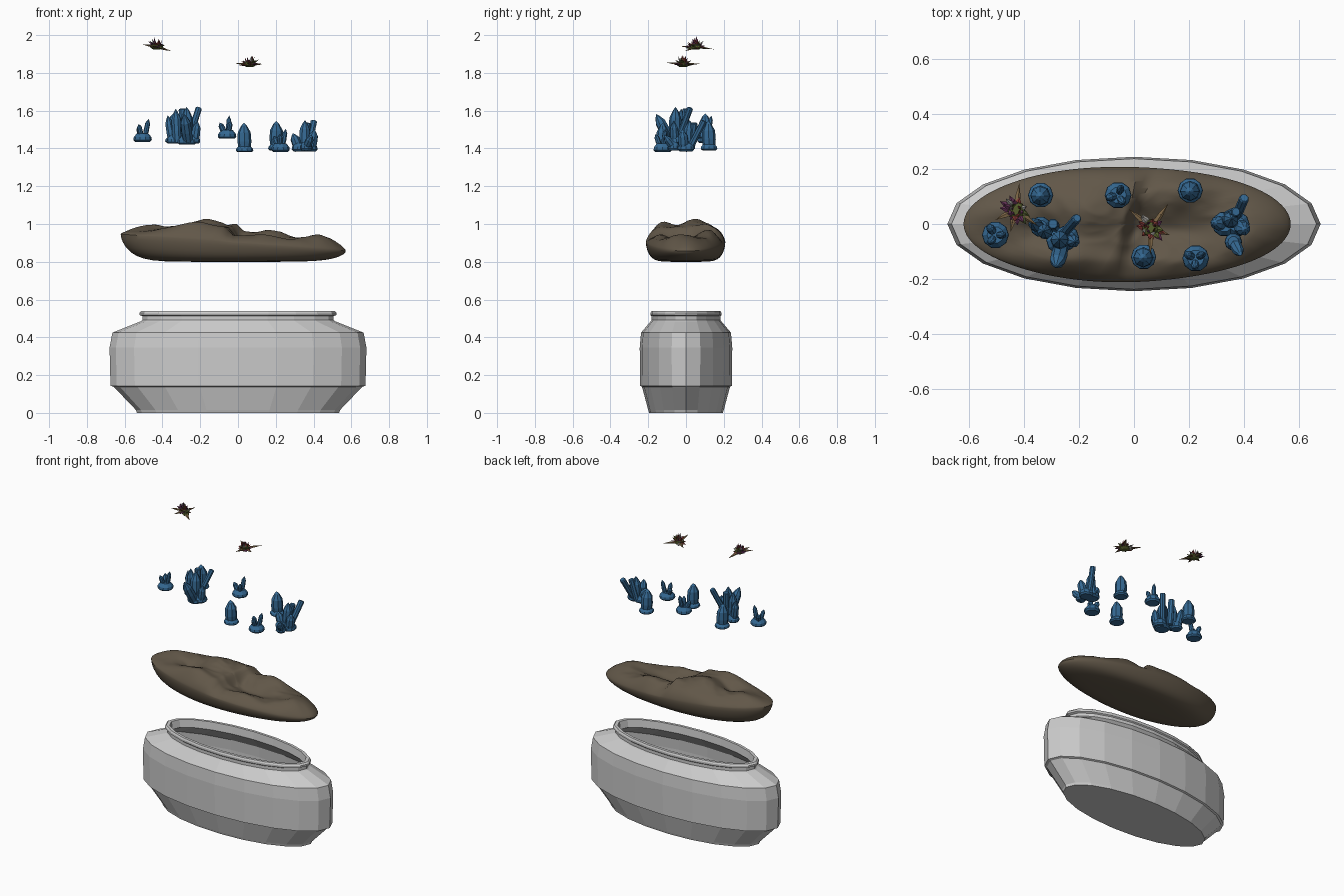
import bpy, bmesh, math, random
from mathutils import Vector, noise

if "Cube" in bpy.data.objects:
    bpy.data.objects.remove(bpy.data.objects["Cube"])

random.seed(4)


def mat(name, r, g, b):
    m = bpy.data.materials.new(name)
    m.diffuse_color = (r, g, b, 1)
    m.use_nodes = True
    m.node_tree.nodes["Principled BSDF"].inputs["Base Color"].default_value = m.diffuse_color
    return m


def finish(name, bm, mats=(), smooth=None):
    bmesh.ops.recalc_face_normals(bm, faces=bm.faces)
    me = bpy.data.meshes.new(name)
    bm.to_mesh(me)
    bm.free()
    ob = bpy.data.objects.new(name, me)
    bpy.context.collection.objects.link(ob)
    for m in mats:
        me.materials.append(m)
    if smooth:
        bpy.ops.object.select_all(action='DESELECT')
        ob.select_set(True)
        bpy.context.view_layer.objects.active = ob
        bpy.ops.object.shade_smooth_by_angle(angle=math.radians(smooth))
    return ob


def skin(bm, rings, mi=0):
    """Bridge rings of points; a one-point ring is a tip; open ends are capped."""
    vs = [[bm.verts.new(p) for p in r] for r in rings]
    faces = []
    for a, b in zip(vs, vs[1:]):
        n = max(len(a), len(b))
        for i in range(n):
            j = (i + 1) % n
            if len(a) == 1:
                f = (a[0], b[j], b[i])
            elif len(b) == 1:
                f = (a[i], a[j], b[0])
            else:
                f = (a[i], a[j], b[j], b[i])
            faces.append(bm.faces.new(f))
    for end in (vs[0], vs[-1]):
        if len(end) > 2:
            faces.append(bm.faces.new(end))
    for f in faces:
        f.material_index = mi


def spike(bm, a, b, prof, sides=8, mi=0, flat=1.0):
    """Faceted solid from a to b; prof holds (fraction along, radius)."""
    a, b = Vector(a), Vector(b)
    d = (b - a).normalized()
    u = d.cross(Vector((0, 0, 1)))
    u = u.normalized() if u.length > 0.05 else Vector((1, 0, 0))
    v = d.cross(u).normalized()
    rings = []
    for t, r in prof:
        c = a.lerp(b, t)
        if r == 0:
            rings.append([c])
        else:
            rings.append([c + u * r * math.cos(k * math.tau / sides)
                          + v * r * flat * math.sin(k * math.tau / sides) for k in range(sides)])
    skin(bm, rings, mi)


# Oval 20-sided vessel: (x radius, y radius, z), outside up, over the lip, inside down
profile = [(.535, .195, 0), (.54, .2, .015), (.658, .233, .138), (.675, .243, .143), (.68, .245, .345),
           (.665, .238, .425), (.515, .187, .485), (.505, .182, .492), (.505, .182, .512),
           (.522, .188, .518), (.522, .188, .53), (.512, .183, .54), (.49, .165, .54),
           (.482, .16, .49), (.645, .222, .415), (.66, .228, .345), (.656, .226, .15),
           (.52, .183, .025)]
bm = bmesh.new()
skin(bm, [[(rx * math.cos(k * math.tau / 20), ry * math.sin(k * math.tau / 20), z)
           for k in range(20)] for rx, ry, z in profile])
finish("oval_vessel", bm)


# Soil mound: rounded underside, lumpy top
BUMPS = [(-.16, .05, .10, .08, .055), (-.22, -.12, .13, .06, .04), (-.48, .06, .12, .08, .035),
         (.18, .13, .13, .06, .045), (.43, -.03, .09, .08, .03), (.02, .09, .07, .05, .03),
         (.12, -.02, .14, .05, -.035), (-.33, -.02, .07, .04, -.03), (.1, -.15, .12, .05, .02)]


def soil_height(x, y):
    s = min(1, max(0, (x + .045 - .25 * y) / .06))
    h = .975 - .05 * s * s * (3 - 2 * s)
    for bx, by, sx, sy, a in BUMPS:
        h += a * math.exp(-((x - bx) / sx) ** 2 - ((y - by) / sy) ** 2)
    p = Vector((x * 7, y * 9, 1.7))
    return h + .012 * noise.noise(p) + .012 * (.4 - abs(noise.noise(p * 1.7)))


def soil_ring(r, top, n=96):
    if r == 0:
        return [(-.025, 0, soil_height(-.025, 0) if top else .8)]
    ring = []
    for k in range(n):
        a = k * math.tau / n
        w = 1 + .018 * math.sin(3 * a + 1) * math.sin(a) ** 2
        x, y = -.025 + .596 * r * math.cos(a), .21 * w * r * math.sin(a)
        rim = .9 - .045 * x / .6
        if top:
            z = rim + (soil_height(x, y) - rim) * (1 - r ** 6) ** .7
        else:
            z = .8 + (rim - .8) * (1 - (1 - r ** 7) ** .6)
        ring.append((x, y, z))
    return ring


radii = [0, .15, .3, .45, .6, .72, .8, .86, .91, .95, .98, .993]
rings = [soil_ring(r, False) for r in radii] + [soil_ring(1, False)]
rings += [soil_ring(r, True) for r in reversed(radii[6:])]
rings += [soil_ring(i / 30, True) for i in range(23, -1, -1)]
bm = bmesh.new()
skin(bm, rings)
finish("soil_mound", bm, [mat("soil", .12, .095, .065)], 40)

# Crystals
blue = mat("blue_crystal", .035, .14, .29)


def collar(bm, x, y, z, r, h):
    spike(bm, (x, y, z), (x, y, z + h),
          [(0, r * .8), (.2, r), (.55, r * .95), (1, r * .62)], 10)


def point(bm, a, b, r, tip=.7):
    spike(bm, a, b, [(0, r * .85), (tip * .5, r), (tip, r * .92), (.9, r * .4), (1, 0)], 8)


def rod(bm, a, b, r):
    spike(bm, a, b, [(0, r), (.97, r), (1, r * .8)], 8)


# Single upright crystals
for i, (x, y, z) in enumerate([(-.34, .105, 1.43), (.035, -.12, 1.38), (.205, .122, 1.39)]):
    bm = bmesh.new()
    collar(bm, x, y, z, .046, .035)
    point(bm, (x, y, z + .01), (x - .003, y - .004, z + .155), .037, .66)
    finish(f"single_crystal_{i + 1}", bm, [blue])

# Small three-pointed crystals on a squat base
for i, (x, y, z, turn) in enumerate([(-.505, -.04, 1.435, 0), (-.058, .105, 1.452, 1.2),
                                     (.225, -.125, 1.382, .5)]):
    bm = bmesh.new()
    collar(bm, x, y, z, .049, .045)
    for a, lean, h, r in [(0, .032, .122, .014), (2.2, .04, .085, .016), (4.1, .036, .095, .014)]:
        c, s = math.cos(a + turn), math.sin(a + turn)
        point(bm, (x + c * .012, y + s * .012, z + .025), (x + c * lean, y + s * lean, z + h), r, .75)
    finish(f"small_crystal_cluster_{i + 1}", bm, [blue])

# Large clusters: (kind, base, tip, radius)
CLUSTERS = [
    [("p", (-.345, -.01, 1.43), (-.372, .005, 1.575), .024), ("p", (-.32, -.03, 1.43), (-.33, -.025, 1.61), .028),
     ("p", (-.27, -.06, 1.43), (-.272, -.055, 1.62), .034), ("p", (-.265, -.085, 1.44), (-.285, -.158, 1.582), .03),
     ("r", (-.26, -.04, 1.45), (-.207, .022, 1.615), .017), ("r", (-.29, -.01, 1.44), (-.295, .0, 1.61), .02),
     ("p", (-.23, -.06, 1.43), (-.215, -.065, 1.545), .024)],
    [("p", (.35, .01, 1.39), (.355, .02, 1.55), .03), ("p", (.325, .0, 1.39), (.29, .005, 1.48), .026),
     ("p", (.385, -.01, 1.39), (.405, -.02, 1.5), .028), ("p", (.36, -.06, 1.4), (.39, -.115, 1.47), .022),
     ("r", (.37, .02, 1.4), (.402, .095, 1.545), .018), ("r", (.34, .03, 1.4), (.372, .045, 1.535), .018)]]
BASES = [[(-.34, -.01, 1.425, .038), (-.27, -.06, 1.42, .05), (-.245, -.05, 1.425, .045)],
         [(.33, .0, 1.385, .046), (.375, .0, 1.385, .046), (.362, -.065, 1.39, .032)]]
for i, (parts, bases) in enumerate(zip(CLUSTERS, BASES)):
    bm = bmesh.new()
    for x, y, z, r in bases:
        collar(bm, x, y, z, r, .045)
    for kind, a, b, r in parts:
        (point if kind == "p" else rod)(bm, a, b, r)
    finish(f"large_crystal_cluster_{i + 1}", bm, [blue])

# Spiky rosette plants with long tan runners
plant_mats = [mat("tan_runner", .2, .13, .06), mat("red_leaf", .2, .035, .03),
              mat("purple_leaf", .12, .03, .09), mat("olive_leaf", .09, .11, .025),
              mat("grey_leaf", .3, .29, .27)]


def plant(name, cx, cy, z, runners, stretch, tilt):
    bm = bmesh.new()

    def at(a, r, h):
        x, y = r * math.cos(a) * stretch, r * math.sin(a)
        return Vector((cx + x, cy + y - x * .35, z + h + tilt * x))

    spike(bm, (cx, cy, z), (cx, cy, z + .03), [(0, .02), (.3, .034), (.7, .03), (1, .015)], 8, 3)
    # leaf layers: count, reach, base height, tip height, leaf width
    for n, reach, h0, h1, w in [(9, .052, .012, .014, .013), (8, .043, .015, .036, .011),
                                (6, .024, .015, .056, .009), (2, .008, .02, .064, .008)]:
        for k in range(n):
            a = k * math.tau / n + random.uniform(-.2, .2)
            s = random.uniform(.85, 1.05)
            spike(bm, at(a, .012, h0), at(a, reach * s, h1 * s),
                  [(0, w * .4), (.45, w), (1, 0)], 4, random.choice([1, 1, 2, 3, 4]), .45)
    for x, y, tz in runners:
        mid = Vector((cx, cy, z)).lerp(Vector((x, y, tz)), .55) + Vector((0, 0, .006))
        spike(bm, (cx, cy, z + .012), mid, [(0, .012), (1, .01)], 5, 0, .5)
        spike(bm, mid, (x, y, tz), [(0, .01), (1, 0)], 5, 0, .5)
    ob = finish(name, bm, plant_mats)
    return ob


plant("rosette_plant_1", -.43, .05, 1.925,
      [(-.418, .148, 1.925), (-.505, .015, 1.95), (-.352, -.005, 1.915), (-.45, -.03, 1.94)], 1.15, -.2)
plant("rosette_plant_2", .062, -.015, 1.832,
      [(-.02, .055, 1.85), (.125, .075, 1.848), (.06, -.11, 1.856), (.13, -.04, 1.845)], 1.15, .08)
